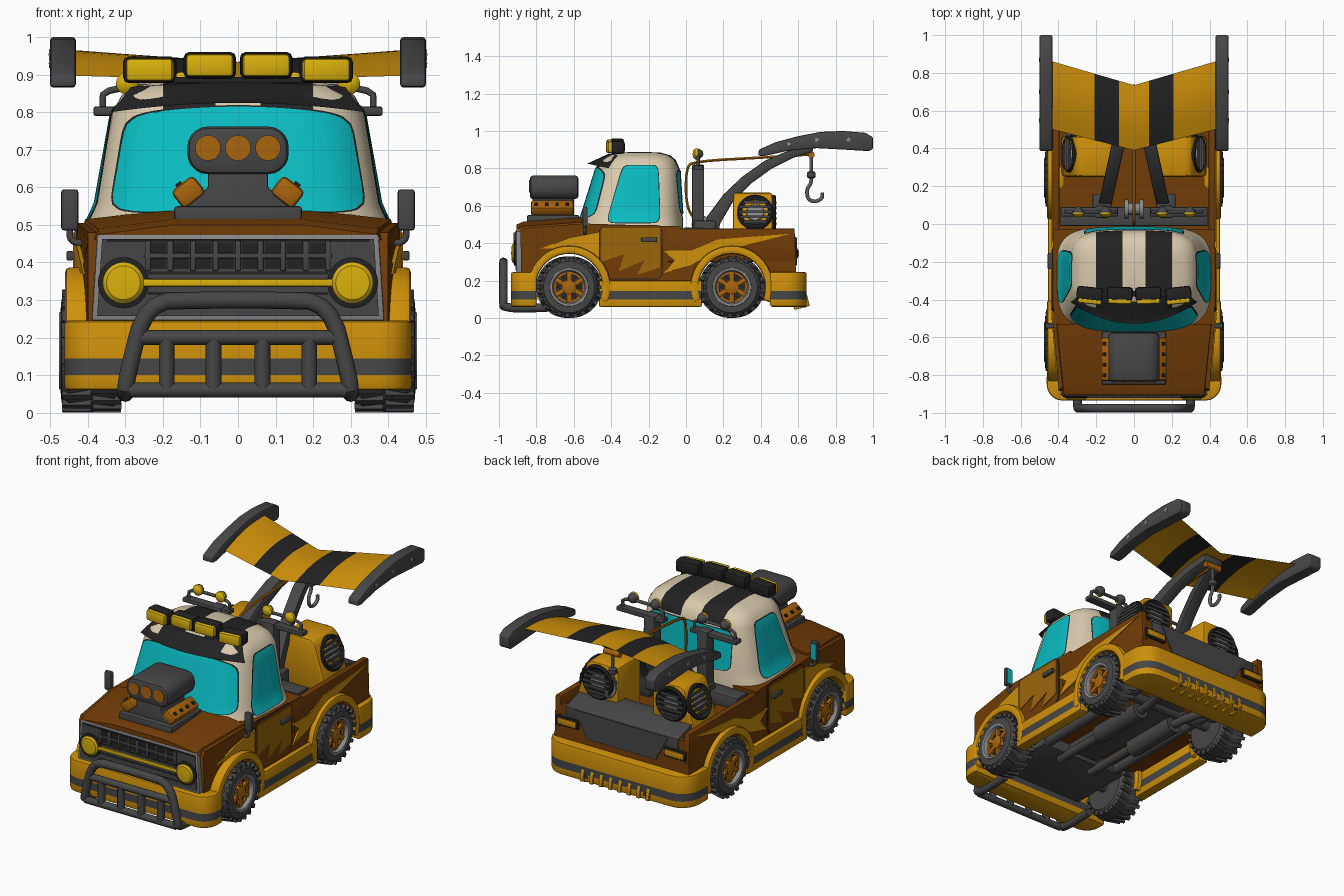
import bpy, bmesh, math
from mathutils import Vector, Matrix, Euler, Quaternion

if "Cube" in bpy.data.objects:
    bpy.data.objects.remove(bpy.data.objects["Cube"])
V, R = Vector, math.radians
COL = dict(brown=(.165, .045, .002), gold=(.62, .28, .003), lamp_yellow=(.70, .44, .004), cream=(.70, .59, .42),
           teal=(.003, .50, .535), dark_gray=(.062, .062, .064), black=(.016, .016, .017),
           orange=(.40, .13, .004), light_gray=(.25, .25, .26), dark_gold=(.32, .135, .003))
MAT = {}
for k, c in COL.items():
    MAT[k] = bpy.data.materials.new(k)
    MAT[k].diffuse_color = (*c, 1)

def finish(name, bm, mat, bev=0, mir=False, seg=2):
    bmesh.ops.recalc_face_normals(bm, faces=bm.faces)
    if bev:
        es = [e for e in bm.edges if len(e.link_faces) == 2 and e.calc_face_angle(0) > .5]
        bmesh.ops.bevel(bm, geom=es, offset=bev, segments=seg, profile=.5, affect='EDGES', clamp_overlap=True)
    me = bpy.data.meshes.new(name)
    bm.to_mesh(me)
    bm.free()
    me.shade_smooth()
    me.set_sharp_from_angle(angle=R(35))
    me.materials.append(MAT[mat])
    ob = bpy.data.objects.new(name, me)
    bpy.context.collection.objects.link(ob)
    if mir:
        ob.modifiers.new('mirror', 'MIRROR')
    return ob

def cut_paint(ob, axis, vals, mat, rule):
    bm = bmesh.new()
    bm.from_mesh(ob.data)
    no = V([i == axis for i in range(3)])
    for v in vals:
        bmesh.ops.bisect_plane(bm, geom=bm.verts[:] + bm.edges[:] + bm.faces[:], plane_co=no * v, plane_no=no)
    ob.data.materials.append(MAT[mat])
    for f in bm.faces:
        if rule(f.calc_center_median()):
            f.material_index = len(ob.data.materials) - 1
    bm.to_mesh(ob.data)
    bm.free()

def boxes(name, parts, mat, bev=0, mir=False):
    bm = bmesh.new()
    for p in parts:  # (centre, size[, euler degrees])
        rot = Euler([R(a) for a in (p[2] if len(p) > 2 else (0, 0, 0))]).to_matrix().to_4x4()
        bmesh.ops.create_cube(bm, size=1, matrix=Matrix.Translation(p[0]) @ rot @ Matrix.Diagonal((*p[1], 1)))
    return finish(name, bm, mat, bev, mir)

def prism(name, poly, axis, a, b, mat, bev=0, mir=False, warp=None):
    def put(p, h):
        c = list(p)
        c.insert(axis, h)
        return warp(V(c)) if warp else V(c)
    return loft(name, [[put(p, h) for p in poly] for h in (a, b)], mat, bev, mir)

def loft(name, rings, mat, bev=0, mir=False):
    bm = bmesh.new()
    rs = [[bm.verts.new(p) for p in r] for r in rings]
    n = len(rs[0])
    for a, b in zip(rs, rs[1:]):
        for i in range(n):
            bm.faces.new((a[i], a[(i + 1) % n], b[(i + 1) % n], b[i]))
    for r in (rs[0], rs[-1]):
        if (r[0].co - r[1].co).length > 1e-4:
            bm.faces.new(r)
    bmesh.ops.remove_doubles(bm, verts=bm.verts, dist=1e-5)
    return finish(name, bm, mat, bev, mir)

def circle(c, q, r, n):
    return [V(c) + q @ V((r * math.cos(math.tau * i / n), r * math.sin(math.tau * i / n), 0)) for i in range(n)]

def lathe(name, prof, c, axis, mat, n=28, mir=False):
    ax = V(axis).normalized()
    q = V((0, 0, 1)).rotation_difference(ax)
    return loft(name, [circle(V(c) + ax * h, q, r, n) for h, r in prof], mat, mir=mir)

def tube(name, pts, r, mat, mir=False, n=12, rounds=2):
    p = [V(a) for a in pts]
    for _ in range(rounds if len(p) > 2 else 0):  # round the corners
        p = [p[0]] + [a.lerp(b, t) for a, b in zip(p, p[1:]) for t in (.25, .75)] + [p[-1]]
    q, old, rings = Quaternion(), V((0, 0, 1)), []
    for i, a in enumerate(p):
        t = (p[min(i + 1, len(p) - 1)] - p[max(i - 1, 0)]).normalized()
        q, old = old.rotation_difference(t) @ q, t
        rings.append(circle(a, q, r, n))
    return loft(name, rings, mat, mir=mir)

def surf(name, fn, nu, nv, mat, thick, mir=False):
    bm = bmesh.new()
    g = [[bm.verts.new(fn(i / nu, j / nv)) for i in range(nu + 1)] for j in range(nv + 1)]
    fs = [bm.faces.new((g[j][i], g[j][i + 1], g[j + 1][i + 1], g[j + 1][i])) for j in range(nv) for i in range(nu)]
    bmesh.ops.solidify(bm, geom=fs, thickness=thick)
    return finish(name, bm, mat, mir=mir)

def arc(cy, cz, r, a0, a1, n=18):
    return [(cy + r * math.cos(R(a0 + (a1 - a0) * i / n)), cz + r * math.sin(R(a0 + (a1 - a0) * i / n))) for i in range(n + 1)]

def rrect(x0, x1, y0, y1, r, n=5):
    return (arc(x1 - r, y1 - r, r, 0, 90, n) + arc(x0 + r, y1 - r, r, 90, 180, n)
            + arc(x0 + r, y0 + r, r, 180, 270, n) + arc(x1 - r, y0 + r, r, 270, 360, n))

def lerp(a, b, t):
    return a + (b - a) * t

FW, RW, X = -.625, .245, (1, 0, 0)  # wheel positions along y

def taper(c):  # body narrows towards the nose
    c.x *= 1 - .075 * max(0, min(1, (-.5 - c.y) / .4))
    return c

# body, hood, bed sides
prism('body', [(-.88, .2), (-.885, .455), (-.87, .48), (-.55, .505), (-.03, .49), (-.03, .38), (.55, .38), (.55, .43),
      (.58, .43), (.59, .2)] + arc(RW, .165, .185, 11, 169) + arc(FW, .165, .185, 11, 169), 0, -.43, .43, 'brown', warp=taper)
loft('hood', [[V((x * w, y, z)) for x, z in ((-1, .46), (-.97, t - .025), (-.45, t), (.45, t), (.97, t - .025), (1, .46))]
     for y, w, t in ((-.905, .38, .5), (-.87, .385, .515), (-.53, .42, .54))], 'brown')
prism('bed_side', [(-.1, .3), (-.1, .478), (.58, .478), (.59, .3)], 0, .395, .431, 'brown', .006, True)
prism('tail_deck', [(.40, .36), (.40, .475), (.45, .475), (.588, .432), (.588, .36)], 0, -.36, .36, 'dark_gray', .003)
prism('tailgate_plate', [(-.22, .28), (.22, .28), (.30, .43), (-.30, .43)], 1, .575, .593, 'dark_gray')
boxes('bed_front_bar', [((0, .04, .45), (.78, .10, .07))], 'dark_gray', .006)
# side graphics and doors
prism('front_swoosh', [(-.78, .37), (-.62, .43), (-.465, .46), (-.465, .30), (-.5, .34), (-.62, .375)], 0, .425, .436, 'gold', 0, True, taper)
prism('rear_swoosh', [(.56, .45), (.29, .43), (.17, .42), (.03, .36), (-.125, .36), (-.06, .31), (-.12, .24), (.03, .28),
      (.15, .36), (.3, .385)], 0, .427, .437, 'gold', 0, True)
prism('door_gap', rrect(-.465, -.125, .205, .498, .04), 0, .427, .432, 'black', 0, True)
prism('door', rrect(-.46, -.13, .21, .495, .035), 0, .427, .435, 'brown', 0, True)
prism('door_graphic', [(-.45, .48), (-.14, .48), (-.14, .27), (-.26, .23), (-.22, .31), (-.36, .25), (-.33, .34), (-.455, .30)],
      0, .43, .439, 'dark_gold', 0, True)
boxes('door_handle', [((.447, -.197, .418), (.02, .085, .026))], 'dark_gray', .006, True)

# cab: rounded rings narrowing to the roof, rounder at the front
CAB = [(.46, .43, -.575, -.015), (.52, .395, -.57, -.015), (.56, .378, -.555, -.02), (.80, .335, -.48, -.035),
       (.845, .31, -.455, -.055), (.87, .27, -.42, -.085), (.885, .2, -.35, -.14), (.888, 0, -.25, -.25)]
NF = 3.5

def cab_at(z):
    for a, b in zip(CAB, CAB[1:]):
        if z <= b[0]:
            t = (z - a[0]) / (b[0] - a[0])
            w, f, k = (lerp(a[i], b[i], t) for i in (1, 2, 3))
            return w, (f + k) / 2, (k - f) / 2

def cab_y(x, z, side):
    w, c, d = cab_at(z)
    n = NF if side < 0 else 4
    return c + side * d * max(0, 1 - abs(x / w) ** n) ** (1 / n)

def cab_x(y, z):
    w, c, d = cab_at(z)
    n = NF if y < c else 4
    return w * max(0, 1 - abs((y - c) / d) ** n) ** (1 / n)

rings = []
for z, w, f, k in CAB:
    r = []
    for i in range(80):
        s, t = math.sin(math.tau * i / 80), math.cos(math.tau * i / 80)
        e = 2 / NF if s < 0 else .5
        r.append(V((w * math.copysign(abs(t) ** e, t), (f + k) / 2 + (k - f) / 2 * math.copysign(abs(s) ** e, s), z)))
    rings.append(r)
cab = loft('cab', rings, 'cream')
cut_paint(cab, 0, (-.2, -.06, .06, .2), 'black', lambda c: .06 < abs(c.x) < .2 and c.z > .81)

def squircle(u, v):
    u, v = 2 * u - 1, 2 * v - 1
    m = max(abs(u), abs(v))
    k = m / (abs(u) ** 9 + abs(v) ** 9) ** (1 / 9) if m else 1
    return u * k, (v * k + 1) / 2

# windows with thin dark trim
for tag, mat, g, o in (('trim', 'black', .004, .003), ('glass', 'teal', 0, .006)):
    def front(u, v):
        u, v = squircle(u, v)
        x = u * (lerp(.342, .298, v) + g)
        z = lerp(.535 - g, .815 + g - .025 * u * u, v)
        return V((x, cab_y(x, z, -1) - o, z))
    def rear(u, v):
        u, v = squircle(u, v)
        x, z = u * (.26 + g), lerp(.56 - g, .79 + g, v)
        return V((x, cab_y(x, z, 1) + o, z))
    def side(u, v):
        u, v = squircle(u, v)
        y = lerp(lerp(-.425, -.335, v) - g, lerp(-.14, -.15, v) + g, (u + 1) / 2)
        z = lerp(.51 - g, .815 + g, v)
        return V((cab_x(y, z) + o, y, z))
    surf('windshield_' + tag, front, 24, 12, mat, .003)
    surf('rear_window_' + tag, rear, 20, 10, mat, .003)
    surf('side_window_' + tag, side, 16, 12, mat, .003, True)

# sun visor wrapping the roof front
def visor(u, v):
    x = (2 * u - 1) * lerp(.285, .335, v)
    e = 1 - (x / .34) ** 2
    return V((x, lerp(-.345 - .065 * e, -.41 - .118 * e, v), lerp(.862 + .018 * e, .80 + .025 * e, v)))
surf('sun_visor', visor, 24, 4, 'black', .024)
# roof lamps
for i, (x, z, a) in enumerate(((.235, .913, 6), (.075, .925, 2))):
    boxes(f'roof_lamp_housing_{i}', [((x, -.368, z), (.138, .07, .07), (0, 0, a))], 'black', .014, True)
    boxes(f'roof_lamp_{i}', [((x, -.408, z), (.126, .03, .06), (0, 0, a))], 'lamp_yellow', .01, True)
boxes('roof_lamp_rail', [((0, -.37, .887), (.56, .03, .015))], 'black')

# nose: frame, grille, headlights
prism('grille_frame', [(-.39, .245), (.39, .245), (.375, .475), (-.375, .475)], 1, -.908, -.87, 'light_gray', .006)
prism('grille_back', [(-.375, .257), (.375, .257), (.362, .462), (-.362, .462)], 1, -.912, -.9, 'dark_gray')
boxes('grille_slots', [((-.21 + .06 * i, -.912, .418), (.04, .004, .07)) for i in range(8)]
      + [((0, -.912, z), (w, .004, .008)) for z, w in ((.458, .7), (.372, .48), (.318, .48), (.285, .5))], 'black')
boxes('grille_slats', [((-.24 + .06 * i, -.916, .418), (.016, .012, .08)) for i in range(9)]
      + [((0, -.916, .418), (.5, .01, .014))], 'dark_gray', .003)
boxes('grille_bar', [((0, -.914, .346), (.54, .016, .02))], 'lamp_yellow', .004)
lathe('headlight_ring', [(0, .068), (.012, .068), (.016, .05)], (.305, -.905, .346), (0, -1, 0), 'black', 32, True)
lathe('headlight', [(0, .054), (.018, .054), (.026, .045), (.03, 0)], (.305, -.905, .346), (0, -1, 0), 'lamp_yellow', 32, True)

# bumpers, sills, wheel arches
mid = lambda c: .1 < c.z < .145
for nm, y0, y1, ra, rb in (('front_bumper', -.935, -.80, .085, .01), ('rear_bumper', .45, .645, .01, .11)):
    poly = rrect(-.462, .462, y0, y1, ra)[12:] + rrect(-.462, .462, y0, y1, rb)[:12]
    cut_paint(prism(nm, poly, 2, .06, .245, 'gold', .01), 2, (.1, .145), 'dark_gray', mid)
cut_paint(boxes('sill', [((.425, -.19, .13), (.06, .55, .14))], 'gold', .008, True), 2, (.1, .145), 'dark_gray', mid)
for nm, y in (('front', FW), ('rear', RW)):
    prism(nm + '_wheel_arch', arc(y, .165, .222, -22, 202, 26) + arc(y, .165, .178, 202, -22, 26), 0, .37, .46, 'gold', .012, True)
boxes('diffuser_fins', [((-.21 + .06 * i, .61, .095), (.02, .085, .085), (15, 0, 0)) for i in range(8)], 'gold', .004)
boxes('tail_lamp_frame', [((.345, .588, .345), (.14, .02, .055))], 'black', .005, True)
boxes('tail_lamp', [((.345, .597, .345), (.12, .014, .034))], 'gold', .003, True)

# wheels
for nm, y in (('front', FW), ('rear', RW)):
    c = V((.31, y, .165))
    lathe(nm + '_tire', [(0, 0), (0, .13), (.02, .155), (.14, .155), (.16, .137), (.163, .102), (.135, .095), (.13, 0)], c, X, 'dark_gray', 36, True)
    lathe(nm + '_rim', [(.12, 0), (.12, .08), (.15, .084), (.164, .09), (.166, .102), (.15, .108), (.115, .108), (.115, 0)], c, X, 'light_gray', 36, True)
    lathe(nm + '_hub', [(.118, 0), (.118, .083), (.142, .083), (.142, .07), (.131, .068), (.131, .042), (.15, .038), (.156, .02), (.156, 0)], c, X, 'orange', 24, True)
    spokes, holes, lugs = [], [], []
    for i in range(6):
        d, e = (V((0, -math.sin(R(a)), math.cos(R(a)))) for a in (60 * i, 60 * i + 30))
        spokes.append((c + d * .055 + V((.138, 0, 0)), (.02, .026, .06), (60 * i, 0, 0)))
        holes.append((c + e * .056 + V((.131, 0, 0)), (.006, .022, .02), (60 * i + 30, 0, 0)))
    for i in range(44):
        t = R(360 / 44 * i)
        lugs.append((c + V((.042 + .075 * (i % 2), math.sin(t) * .153, math.cos(t) * .153)), (.08, .02, .022),
                     (-360 / 44 * i, 0, 18 if i % 2 else -18)))
    boxes(nm + '_spokes', spokes, 'orange', .004, True)
    boxes(nm + '_rim_holes', holes, 'black', 0, True)
    boxes(nm + '_tread', lugs, 'dark_gray', 0, True)
    tube(nm + '_axle', [(-.32, y, .165), (.32, y, .165)], .03, 'dark_gray')

# underside
boxes('chassis', [((0, -.65, .17), (.56, .44, .07)), ((0, -.1, .185), (.2, 1.1, .05))], 'dark_gray', .01)
tube('frame_rail', [(.24, -.5, .17), (.24, .5, .17)], .03, 'dark_gray', True)
tube('exhaust_pipe', [(.11, -.5, .13), (.11, .3, .13), (.2, .5, .11), (.2, .645, .08)], .025, 'dark_gray', True)
tube('muffler', [(.12, -.15, .13), (.12, .2, .13)], .05, 'dark_gray', True, 16)
tube('side_exhaust', [(.3, .3, .2), (.36, .4, .15), (.42, .46, .15)], .032, 'dark_gray', True)

# bull bar
tube('bull_bar_hoop', [(-.3, -.74, .055), (-.3, -.976, .05), (-.295, -.976, .1), (-.245, -.976, .295), (-.1, -.976, .3), (.1, -.976, .3),
     (.245, -.976, .295), (.295, -.976, .1), (.3, -.976, .05), (.3, -.74, .055)], .023, 'dark_gray')
for z, w in ((.06, .29), (.2, .27)):
    tube('bull_bar_cross_tube', [(-w, -.976, z), (w, -.976, z)], .02, 'dark_gray')
for x in (.065, .19):
    tube('bull_bar_upright', [(x, -.976, .055), (x, -.976, .195)], .021, 'dark_gray', True)

# mirrors
boxes('side_mirror', [((.448, -.54, .54), (.046, .025, .11))], 'dark_gray', .008, True)
boxes('mirror_glass', [((.448, -.526, .54), (.034, .005, .09))], 'teal', 0, True)
tube('mirror_arm', [(.448, -.54, .5), (.448, -.54, .455), (.4, -.54, .45)], .009, 'dark_gray', True)

# engine on the hood
boxes('engine_base', [((0, -.71, .525), (.34, .28, .05))], 'dark_gray', .008)
prism('engine_block', [(-.16, .53), (.16, .53), (.08, .6), (.08, .66), (-.08, .66), (-.08, .6)], 1, -.82, -.6, 'dark_gray', .005)
boxes('valve_cover', [((.132, -.715, .587), (.075, .23, .06), (0, 38, 0))], 'orange', .014, True)
boxes('valve_cover_bolts', [((.157, -.8 + .055 * i, .607), (.018, .018, .012), (0, 38, 0)) for i in range(4)], 'black', 0, True)
prism('air_scoop', rrect(-.135, .135, .635, .762, .055), 1, -.835, -.575, 'dark_gray', .018)
for x in (-.08, 0, .08):
    lathe('scoop_inlet', [(0, .034), (.01, .034), (.01, 0)], (x, -.83, .705), (0, -1, 0), 'orange')

# wing with end plates
def wing(u, v):
    x = lerp(-.435, .435, u)
    a = abs(x) / .43
    return V((x, lerp(.39 + .11 * a, .735 + .125 * a, v), lerp(.885 + .012 * a, .93 + .035 * a, v) + .022 * math.sin(math.pi * v)))
cut_paint(surf('wing', wing, 12, 10, 'gold', .02), 0, (-.21, -.08, .08, .21), 'black', lambda c: .08 < abs(c.x) < .21)
prism('wing_end_plate', [(.385, .868), (.39, .9), (.48, .94), (.6, .972), (.72, .995), (.84, 1.0), (.96, .99), (1, .965), (1, .905),
      (.98, .892), (.85, .9), (.7, .908), (.55, .895), (.42, .866)], 0, .432, .5, 'dark_gray', .008, True)
for y, z in ((.55, .93), (.7, .952), (.87, .955)):
    lathe('end_plate_bolt', [(0, .013), (.006, .012), (.007, 0)], (.497, y, z), X, 'light_gray', 12, True)

# boom arms, rack, winch, cable, hook
def lean(c):
    c.x -= (c.y - .12) * .22
    return c
prism('boom_arm', [(.1, .4), (.11, .54), (.2, .66), (.3, .755), (.42, .84), (.56, .9), (.68, .93), (.68, .89), (.57, .855), (.46, .8),
      (.35, .72), (.25, .62), (.18, .5), (.18, .4)], 0, .115, .185, 'dark_gray', .008, True, lean)
boxes('rack_post', [((.17, .065, .61), (.07, .065, .42)), ((.17, .1, .45), (.1, .12, .14))], 'dark_gray', .008, True)
boxes('rack_plate', [((.235, .065, .803), (.3, .05, .025))], 'dark_gray', .006, True)
tube('rack_hoop', [(.1, .065, .81), (.1, .065, .868), (.36, .065, .868), (.36, .065, .81)], .009, 'dark_gray', True)
for x in (.295, .15):
    lathe('rack_lamp_back', [(0, .03), (.015, .026), (.03, .012), (.033, 0)], (x, .06, .877), (0, 1, 0), 'dark_gray', 20, True)
    lathe('rack_lamp', [(0, .03), (.012, .03), (.022, .02), (.026, 0)], (x, .061, .877), (0, -1, 0), 'lamp_yellow', 20, True)
lathe('winch', [(0, .05), (.02, .05), (.02, .03), (.08, .03), (.08, .05), (.1, .05)], (-.05, .08, .5), X, 'light_gray', 20)
tube('cable', [(0, .05, .52), (0, .0, .6), (0, .0, .8), (0, .04, .838), (0, .45, .86), (0, .67, .875)], .008, 'orange', n=6)
lathe('pulley', [(-.05, .018), (.05, .018)], (0, .67, .872), X, 'orange', 16)
tube('hook_chain', [(0, .67, .87), (0, .67, .77)], .009, 'light_gray', n=8)
lathe('hook_block', [(-.02, .012), (-.012, .024), (.012, .024), (.02, .012)], (0, .67, .765), (0, 0, 1), 'dark_gray', 14)
tube('hook', [(0, .67, .77), (0, .67, .72), (0, .645, .69), (0, .65, .635), (0, .69, .62), (0, .73, .64), (0, .728, .67)], .01, 'light_gray', n=8)

# speaker boxes with round speakers to the side and rear
prism('speaker_box', [(.11, .38), (.385, .38), (.375, .46), (.315, .65), (.285, .67), (.11, .67)], 1, .25, .465, 'gold', .02, True)
for nm, c, ax in (('side', (.33, .37, .56), (.95, 0, .315)), ('rear', (.235, .455, .56), (0, 1, 0))):
    ax = V(ax).normalized()
    up = V((-ax.z, 0, ax.x)) if nm == 'side' else V((0, 0, 1))
    lathe(nm + '_speaker_ring', [(0, .098), (.02, .098), (.027, .09), (.02, .078), (.012, .07), (.012, 0)], c, ax, 'black', 28, True)
    lathe(nm + '_speaker_cone', [(.01, .05), (.02, .045), (.024, 0)], c, ax, 'light_gray', 20, True)
    bars = [(V(c) + ax * .026 + up * d, (.008, l, .014) if nm == 'side' else (l, .008, .014))
            for d, l in ((-.055, .12), (-.028, .16), (0, .175), (.028, .16), (.055, .12))]
    boxes(nm + '_speaker_bars', bars, 'dark_gray', 0, True)

for m in bpy.data.materials:
    if m.users and not m.is_grease_pencil:
        m.use_nodes = True
        m.node_tree.nodes["Principled BSDF"].inputs["Base Color"].default_value = m.diffuse_color
